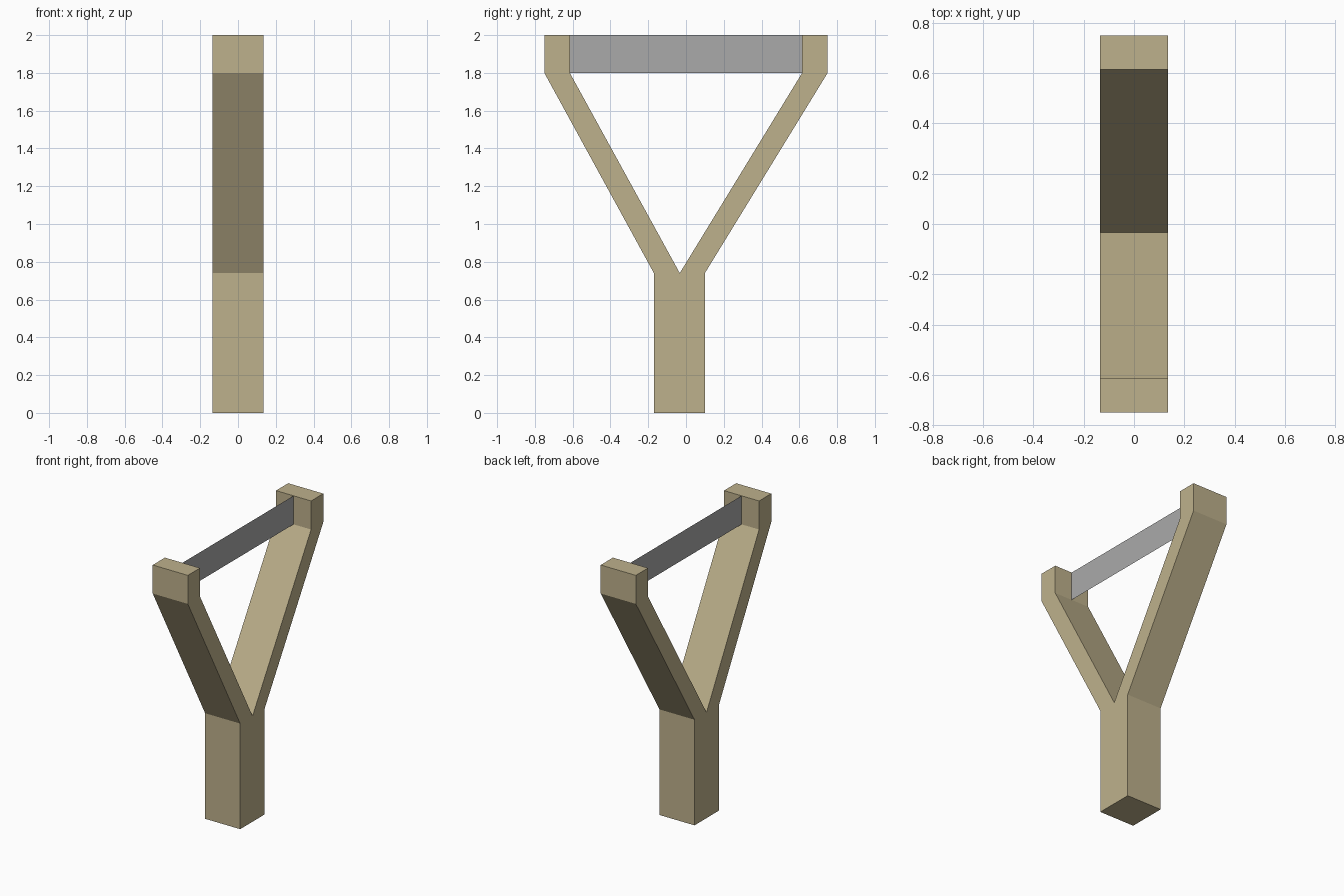
import bpy
import bmesh

if "Cube" in bpy.data.objects:
    bpy.data.objects.remove(bpy.data.objects["Cube"])


def material(name, color):
    mat = bpy.data.materials.new(name)
    mat.diffuse_color = (*color, 1.0)
    mat.use_nodes = True
    mat.node_tree.nodes["Principled BSDF"].inputs["Base Color"].default_value = mat.diffuse_color
    return mat


def profile_part(name, points, x, mat, depth=0.0):
    """Make a flat part from (y, z) points, extruded along x if depth is set."""
    bm = bmesh.new()
    face = bm.faces.new([bm.verts.new((x, y, z)) for y, z in points])
    if depth:
        result = bmesh.ops.extrude_face_region(bm, geom=[face], use_keep_orig=True)
        moved = [g for g in result["geom"] if isinstance(g, bmesh.types.BMVert)]
        bmesh.ops.translate(bm, verts=moved, vec=(depth, 0, 0))
        bmesh.ops.recalc_face_normals(bm, faces=bm.faces)
    mesh = bpy.data.meshes.new(name)
    bm.to_mesh(mesh)
    bm.free()
    mesh.materials.append(mat)
    obj = bpy.data.objects.new(name, mesh)
    bpy.context.collection.objects.link(obj)
    return obj


wood = material("pale wood", (0.515, 0.440, 0.262))
rubber = material("grey rubber", (0.402, 0.402, 0.402))

# Forked frame: handle, two slanted arms and upright tips
HALF_WIDTH = 0.136
frame_profile = [
    (-0.17, 0), (0.10, 0), (0.10, 0.74),
    (0.75, 1.80), (0.75, 2.0), (0.615, 2.0), (0.615, 1.80),
    (-0.033, 0.74),
    (-0.615, 1.80), (-0.615, 2.0), (-0.75, 2.0), (-0.75, 1.80),
    (-0.17, 0.74),
]
profile_part("forked_frame", frame_profile, -HALF_WIDTH, wood, 2 * HALF_WIDTH)

# Paper-thin band stretched between the tips
band_profile = [(-0.615, 1.80), (0.615, 1.80), (0.615, 2.0), (-0.615, 2.0)]
profile_part("elastic_band", band_profile, 0.0, rubber)
